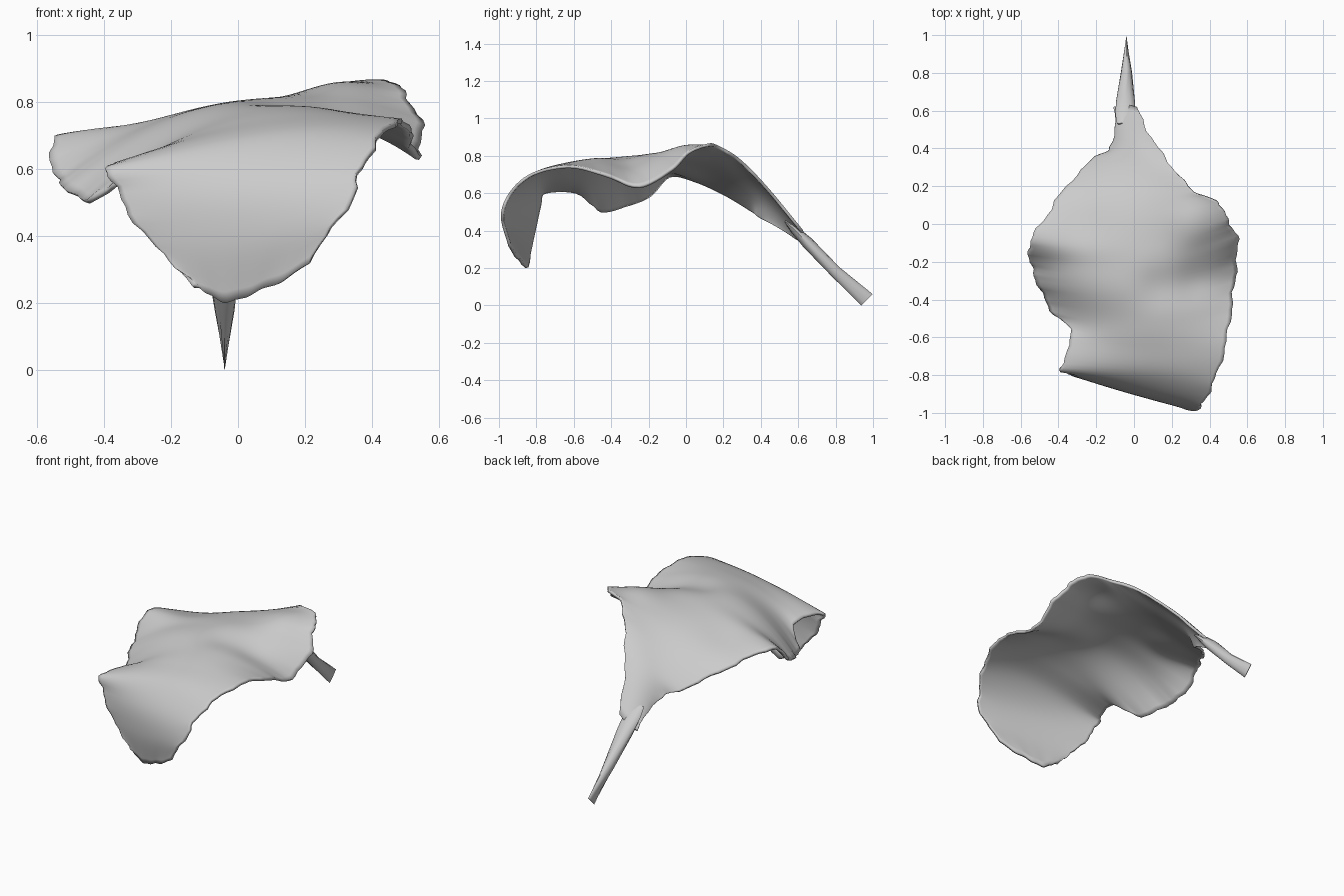
import bpy
import bmesh
import math
from mathutils import Vector

cube = bpy.data.objects.get("Cube")
if cube:
    bpy.data.objects.remove(cube, do_unlink=True)

ROWS_PER_SPAN = 6
COLUMNS = 48

# Guide lines of the leaf, from the stalk to the drooping front tip
right_rim = [(-.10, .62, .35), (-.12, .41, .47), (-.20, .36, .51), (-.36, .2, .61),
             (-.46, .05, .68), (-.55, -.09, .70), (-.55, -.2, .59), (-.51, -.32, .54),
             (-.44, -.46, .51), (-.33, -.58, .61), (-.39, -.76, .61), (-.36, -.79, .53),
             (-.27, -.82, .39), (-.13, -.85, .26)]
midrib = [(-.04, .63, .38), (-.03, .44, .57), (-.02, .32, .66), (0, .18, .74),
          (0, .05, .78), (0, -.1, .8), (0, -.22, .805), (.02, -.35, .8),
          (.03, -.5, .775), (.04, -.64, .745), (.04, -.79, .69), (.03, -.89, .56),
          (.02, -.91, .4), (0, -.87, .21)]
left_rim = [(.01, .62, .41), (.11, .43, .64), (.22, .28, .79), (.32, .17, .85),
            (.45, .11, .86), (.5, .01, .82), (.55, -.08, .73), (.54, -.25, .64),
            (.52, -.42, .7), (.49, -.62, .75), (.43, -.82, .71), (.37, -.94, .61),
            (.32, -.99, .48), (.2, -.95, .32)]


def smooth_path(points, steps):
    """Resample a guide line with a Catmull-Rom spline."""
    pts = [Vector(p) for p in points]
    pts = [2 * pts[0] - pts[1]] + pts + [2 * pts[-1] - pts[-2]]
    path = []
    for a, b, c, d in zip(pts, pts[1:], pts[2:], pts[3:]):
        for i in range(steps):
            t = i / steps
            path.append(b + (c - a) * (t / 2) + (2 * a - 5 * b + 4 * c - d) * (t * t / 2)
                        + (3 * b - a - 3 * c + d) * (t ** 3 / 2))
    path.append(pts[-2])
    return path


def bump(p, x, y, radius, height):
    """Soft round swelling in the blade."""
    return height * math.exp(-((p.x - x) ** 2 + (p.y - y) ** 2) / radius ** 2)


def ripple(s):
    return math.sin(s) + math.sin(s * 2.3 + 1) * .6


def make_object(name, bm, material):
    bmesh.ops.recalc_face_normals(bm, faces=bm.faces)
    mesh = bpy.data.meshes.new(name)
    bm.to_mesh(mesh)
    bm.free()
    mesh.materials.append(material)
    obj = bpy.data.objects.new(name, mesh)
    bpy.context.collection.objects.link(obj)
    bpy.ops.object.select_all(action="DESELECT")
    obj.select_set(True)
    bpy.context.view_layer.objects.active = obj
    bpy.ops.object.shade_smooth_by_angle(angle=math.radians(50))
    return obj


def skin(bm, rows, closed=False):
    """Bridge neighbouring rows of vertices with quads."""
    for lower, upper in zip(rows, rows[1:]):
        count = len(lower)
        for j in range(count if closed else count - 1):
            k = (j + 1) % count
            bm.faces.new((lower[j], lower[k], upper[k], upper[j]))


# Material
grey = bpy.data.materials.new("pale_grey")
grey.use_nodes = True
colour = (.6, .6, .6, 1)
grey.diffuse_color = colour
grey.node_tree.nodes["Principled BSDF"].inputs["Base Color"].default_value = colour

# Leaf blade: a curved sheet through the three guides
bm = bmesh.new()
rows = []
paths = [smooth_path(g, ROWS_PER_SPAN) for g in (right_rim, midrib, left_rim)]
last = len(paths[0]) - 1
for i, (r, m, l) in enumerate(zip(*paths)):
    row = []
    for j in range(COLUMNS + 1):
        u = 2 * j / COLUMNS - 1
        p = m + (l - r) * (u / 2) + (l + r - 2 * m) * (u * u / 2)
        # Swellings and hollows
        p.z += (bump(p, .3, .0, .13, .03) - bump(p, .12, -.33, .1, .015)
                - bump(p, .3, -.3, .1, .015) - bump(p, -.28, -.02, .16, .025))
        # Wavy rim and bottom edge
        p.x += .007 * ripple(i * .9 + u) * u ** 6
        p.z += .005 * ripple(j * .25) * (i / last) ** 30
        row.append(bm.verts.new(p))
    rows.append(row)
skin(bm, rows)
blade = make_object("leaf_blade", bm, grey)
# Keep the outer side on top so the thickness grows underneath
if sum(f.normal.z * f.area for f in blade.data.polygons) < 0:
    blade.data.flip_normals()
shell = blade.modifiers.new("thickness", "SOLIDIFY")
shell.thickness = .016
shell.offset = -1

# Stalk: a flattened taper ending in a thin upright edge
bm = bmesh.new()
rings = []
across = Vector((0, .7, .71))
for x, y, z, width, depth in ((-.04, .968, .03, .002, .043), (-.04, .8, .18, .03, .032),
                              (-.045, .65, .335, .05, .032), (-.045, .58, .405, .054, .022),
                              (-.045, .53, .45, .045, .006)):
    ring = []
    for k in range(12):
        a = math.tau * k / 12
        offset = Vector((width * math.cos(a), 0, 0)) + across * depth * math.sin(a)
        ring.append(bm.verts.new(Vector((x, y, z)) + offset))
    rings.append(ring)
skin(bm, rings, closed=True)
bm.faces.new(rings[0])
bm.faces.new(rings[-1])
make_object("stalk", bm, grey)
